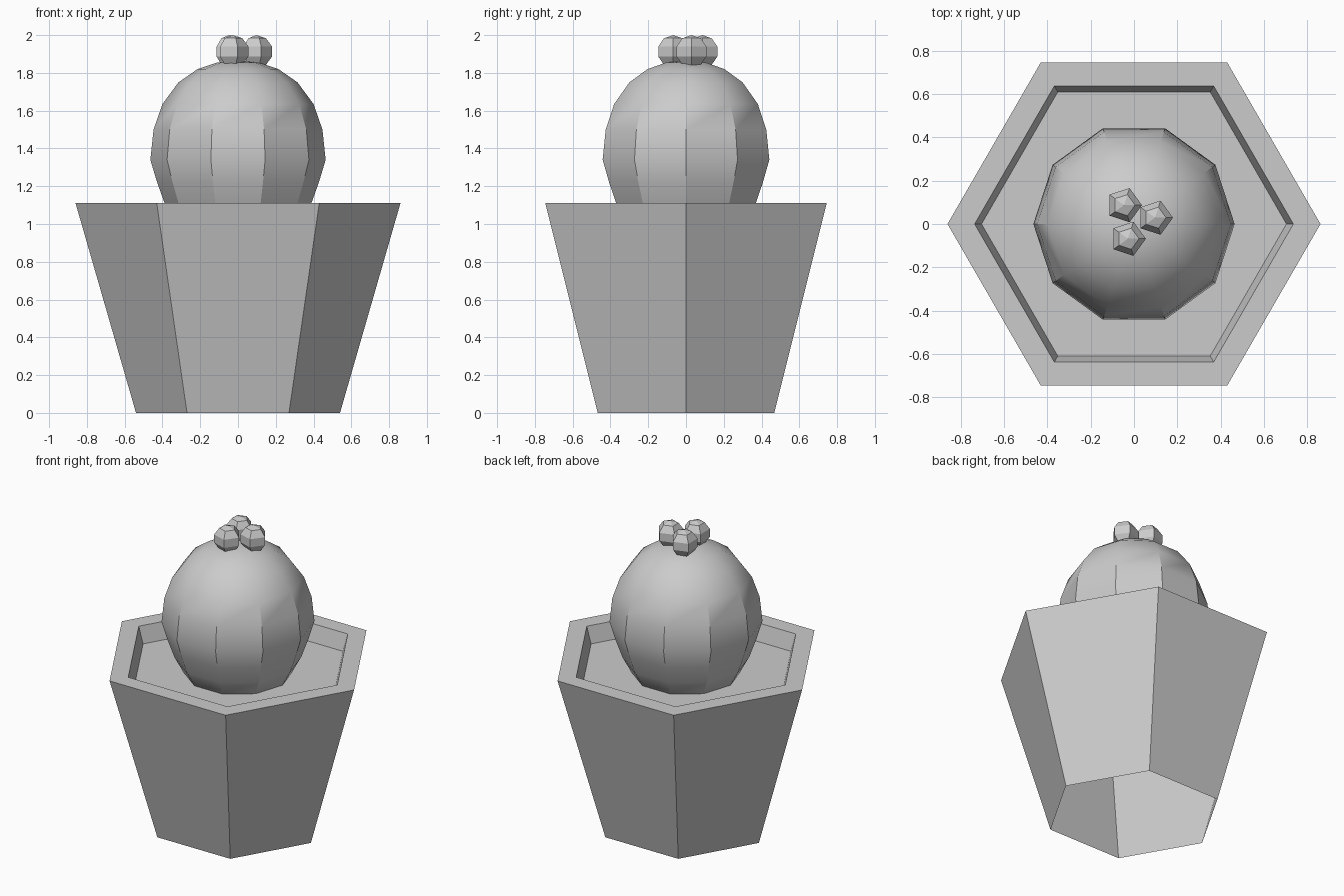
import bpy, bmesh, math

if "Cube" in bpy.data.objects:
    bpy.data.objects.remove(bpy.data.objects["Cube"])


def lathe(name, profile, sides):
    """Spin a (radius, z) profile, listed bottom to top on the outside."""
    bm = bmesh.new()
    rings = []
    for r, z in profile:
        if r == 0:
            rings.append([bm.verts.new((0, 0, z))] * sides)
        else:
            rings.append([bm.verts.new((r * math.cos(2 * math.pi * i / sides),
                                        r * math.sin(2 * math.pi * i / sides), z))
                          for i in range(sides)])
    for a, b in zip(rings, rings[1:]):
        for i in range(sides):
            j = (i + 1) % sides
            bm.faces.new(list(dict.fromkeys((a[i], a[j], b[j], b[i]))))
    me = bpy.data.meshes.new(name)
    bm.to_mesh(me)
    bm.free()
    ob = bpy.data.objects.new(name, me)
    bpy.context.collection.objects.link(ob)
    return ob


# Hexagonal pot, open underneath, with rim and recessed inner wall
lathe("pot", [(0.54, 0), (0.86, 1.11), (0.735, 1.11), (0.703, 1.0)], 6)

# Soil: one hexagonal face
bpy.ops.mesh.primitive_circle_add(vertices=6, radius=0.703, fill_type='NGON',
                                  location=(0, 0, 1.0), rotation=(0, 0, math.pi / 6))
soil = bpy.context.object
soil.name = "soil"
# put the corners on the x axis, matching the pot
if not any(abs((soil.matrix_basis @ v.co).y) < 1e-3 for v in soil.data.vertices):
    soil.rotation_euler.z = 0

# Ten-sided cactus body, widest low down
cactus = lathe("cactus_body", [
    (0, 0.87), (0.13, 0.885), (0.24, 0.925), (0.33, 1.0), (0.385, 1.1),
    (0.428, 1.22), (0.464, 1.34), (0.447, 1.50), (0.40, 1.635),
    (0.315, 1.75), (0.214, 1.82), (0.114, 1.854), (0, 1.866)], 10)
bpy.ops.object.select_all(action='DESELECT')
cactus.select_set(True)
bpy.context.view_layer.objects.active = cactus
bpy.ops.object.shade_smooth_by_angle(angle=math.radians(30))

# Three faceted five-sided buds on the crown
R = 0.087
bud_profile = [(R * math.sin(a) if 0 < k < 5 else 0, -R * math.cos(a))
               for k, a in ((k, k * math.pi / 5) for k in range(6))]
for n, (x, y) in enumerate([(0.097, 0.029), (-0.046, 0.087), (-0.028, -0.068)]):
    lathe(f"bud_{n + 1}", bud_profile, 5).location = (x, y, 2.0 - R)
